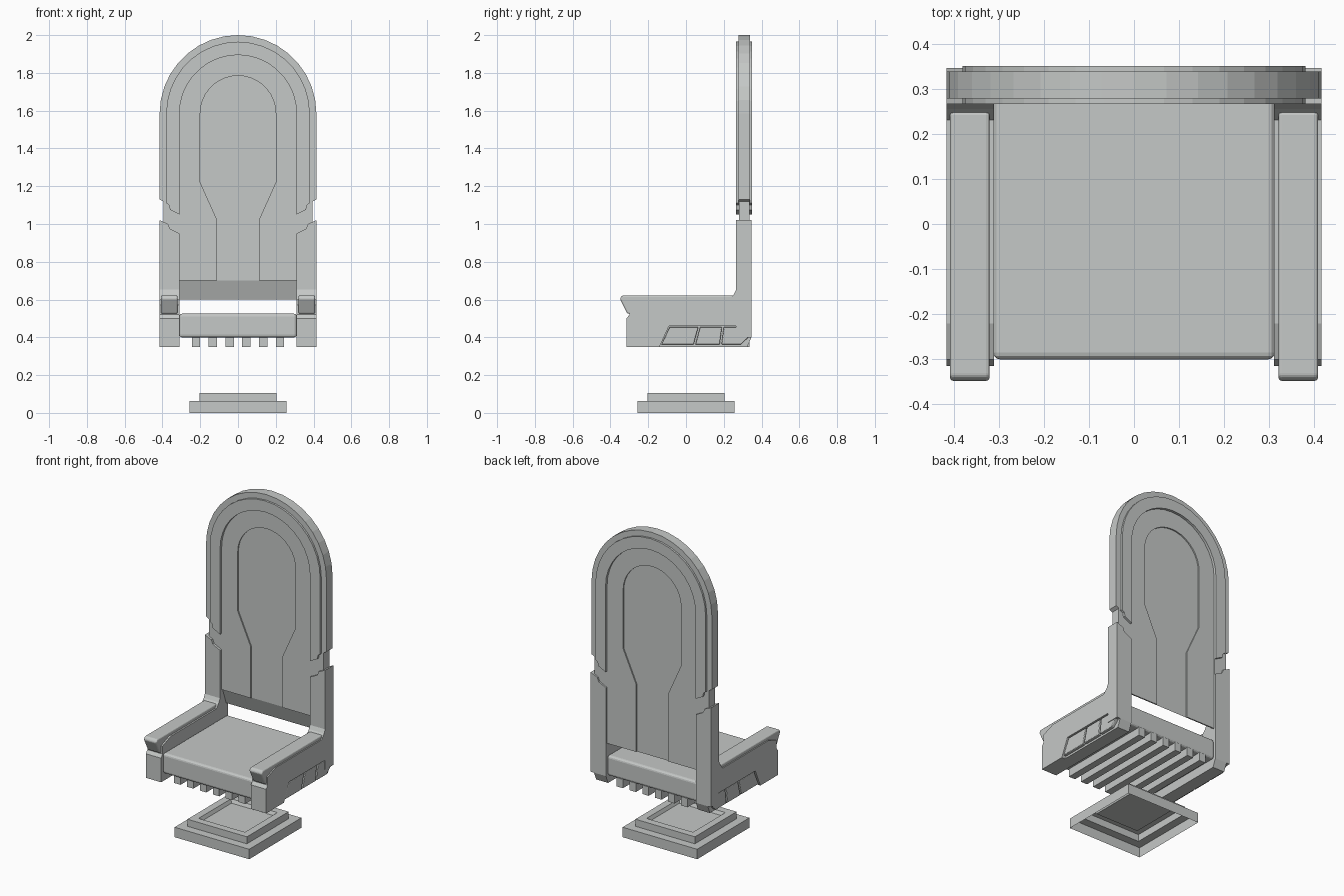
import bpy, bmesh, math
from mathutils import Vector

cube = bpy.data.objects.get("Cube")
if cube:
    bpy.data.objects.remove(cube)

grey = bpy.data.materials.new("stone_grey")
grey.use_nodes = True
COLOUR = (0.56, 0.58, 0.57, 1)
grey.diffuse_color = COLOUR
grey.node_tree.nodes["Principled BSDF"].inputs["Base Color"].default_value = COLOUR


def finish(name, bm, bevel=0, mirror=False):
    """Turn a bmesh into an object with optional bevel and left-right mirror."""
    mesh = bpy.data.meshes.new(name)
    bm.to_mesh(mesh)
    bm.free()
    mesh.materials.append(grey)
    ob = bpy.data.objects.new(name, mesh)
    bpy.context.collection.objects.link(ob)
    if bevel:
        mod = ob.modifiers.new("bevel", "BEVEL")
        mod.width, mod.segments = bevel, 3
    if mirror:
        mod = ob.modifiers.new("mirror", "MIRROR")
        mod.use_mirror_merge = False
    return ob


def slab(name, outline, axis, lo, hi, bevel=0, mirror=False, shape=None):
    """Extrude a flat outline along x (outline is y, z) or y (outline is x, z)."""
    bm = bmesh.new()
    if axis == "x":
        points, push = [(lo, a, b) for a, b in outline], Vector((hi - lo, 0, 0))
    else:
        points, push = [(a, lo, b) for a, b in outline], Vector((0, hi - lo, 0))
    face = bm.faces.new([bm.verts.new(p) for p in points])
    out = bmesh.ops.extrude_face_region(bm, geom=[face], use_keep_orig=True)
    moved = [v for v in out["geom"] if isinstance(v, bmesh.types.BMVert)]
    bmesh.ops.translate(bm, verts=moved, vec=push)
    if shape:
        shape(bm)
    bmesh.ops.recalc_face_normals(bm, faces=bm.faces)
    return finish(name, bm, bevel, mirror)


def box(name, x, y, z, bevel=0, mirror=False):
    outline = [(x[0], z[0]), (x[1], z[0]), (x[1], z[1]), (x[0], z[1])]
    return slab(name, outline, "y", y[0], y[1], bevel, mirror)


ARCH_Z = 1.585


def arch(radius, steps=18):
    """Half circle from the +x side over the top to the -x side."""
    angles = [math.pi * i / steps for i in range(steps + 1)]
    return [(radius * math.cos(a), ARCH_Z + radius * math.sin(a)) for a in angles]


def flip(points):
    return [(-x, z) for x, z in reversed(points)]


def arch_band(name, outer, inner, foot, y):
    """Band between two arches; foot lists its lower end from inside to outside."""
    outline = foot + arch(outer) + flip(foot) + arch(inner)[::-1]
    return slab(name, outline, "y", y[0], y[1])


# Backrest frame: thin outer rim, thicker inner band, slim joint in the notch
arch_band("backrest_rim", 0.415, 0.38, [(0.38, 1.11), (0.415, 1.13)], (0.278, 0.338))
arch_band("backrest_band", 0.38, 0.31,
          [(0.31, 1.05), (0.36, 1.075), (0.365, 1.1), (0.38, 1.11)], (0.266, 0.35))
box("backrest_joint", (0.31, 0.395), (0.28, 0.336), (0.9, 1.2), mirror=True)

# Backrest panel with a slanted lower edge
PANEL_FRONT, PANEL_BACK, PANEL_LOW, PANEL_HIGH = 0.29, 0.326, 0.6, 0.7


def slant(bm):
    for v in bm.verts:
        if v.co.z < PANEL_HIGH and v.co.y < PANEL_BACK - 0.01:
            v.co.z = PANEL_HIGH


slab("backrest_panel", [(-0.31, PANEL_LOW), (0.31, PANEL_LOW)] + arch(0.31), "y",
     PANEL_FRONT, PANEL_BACK, shape=slant)

# Raised border on both panel faces, leaving a keyhole-shaped recess
for name, y, low in (("panel_border_front", PANEL_FRONT - 0.008, PANEL_HIGH),
                     ("panel_border_back", PANEL_BACK, PANEL_LOW)):
    foot = [(0.2, 1.22), (0.11, 1.02), (0.11, low), (0.31, low)]
    arch_band(name, 0.31, 0.2, foot, (y, y + 0.008))

# Lower back posts with stepped top
slab("back_post", [(0.31, 0.4), (0.415, 0.4), (0.415, 1.02), (0.37, 1.0),
                   (0.36, 0.975), (0.31, 0.95)], "y", 0.266, 0.346, mirror=True)

# Arm sides: inner slab is full height, outer slab has a cut-out for the pads
top = [(0.27, 0.66), (0.255, 0.63), (0.23, 0.6), (-0.22, 0.6), (-0.3, 0.57),
       (-0.3, 0.52), (-0.315, 0.5), (-0.315, 0.35)]
slab("arm_inner", [(0.325, 0.35), (0.346, 0.4), (0.346, 0.66)] + top, "x",
     0.31, 0.392, mirror=True)
slab("arm_outer", [(-0.14, 0.35), (-0.09, 0.46), (0.346, 0.46), (0.346, 0.66)] + top,
     "x", 0.392, 0.415, mirror=True)

# Armrest caps with an overhanging front
slab("armrest_cap", [(-0.31, 0.525), (-0.35, 0.605), (-0.338, 0.622), (0.25, 0.622),
                     (0.25, 0.57), (-0.25, 0.57), (-0.25, 0.525)], "x",
     0.32, 0.408, bevel=0.008, mirror=True)

# Three side pads in each cut-out
PADS = {
    "side_pad_front": [(-0.13, 0.362), (0.04, 0.362), (0.065, 0.455), (-0.086, 0.455)],
    "side_pad_middle": [(0.05, 0.362), (0.178, 0.362), (0.19, 0.455), (0.075, 0.455)],
    "side_pad_rear": [(0.188, 0.362), (0.29, 0.362), (0.34, 0.41), (0.34, 0.455),
                      (0.2, 0.455)],
}
for name, outline in PADS.items():
    slab(name, outline, "x", 0.385, 0.411, bevel=0.004, mirror=True)

# Seat cushion and the slats beneath it
box("seat", (-0.312, 0.312), (-0.3, 0.335), (0.4, 0.525), bevel=0.015)
for i in range(6):
    x = (i - 2.5) * 0.089
    box(f"slat_{i + 1}", (x - 0.022, x + 0.022), (-0.28, 0.335), (0.35, 0.405))

# Stepped base: a hollow shell, open underneath, with a shallow tray on top
bm = bmesh.new()
previous = None
for half, z in ((0.257, 0), (0.257, 0.062), (0.205, 0.062), (0.205, 0.106),
                (0.16, 0.106), (0.15, 0.085)):
    ring = [bm.verts.new((sx * half, sy * half, z))
            for sx, sy in ((1, 1), (-1, 1), (-1, -1), (1, -1))]
    if previous:
        for i in range(4):
            j = (i + 1) % 4
            bm.faces.new((previous[i], previous[j], ring[j], ring[i]))
    previous = ring
bm.faces.new(previous)
finish("base", bm)
